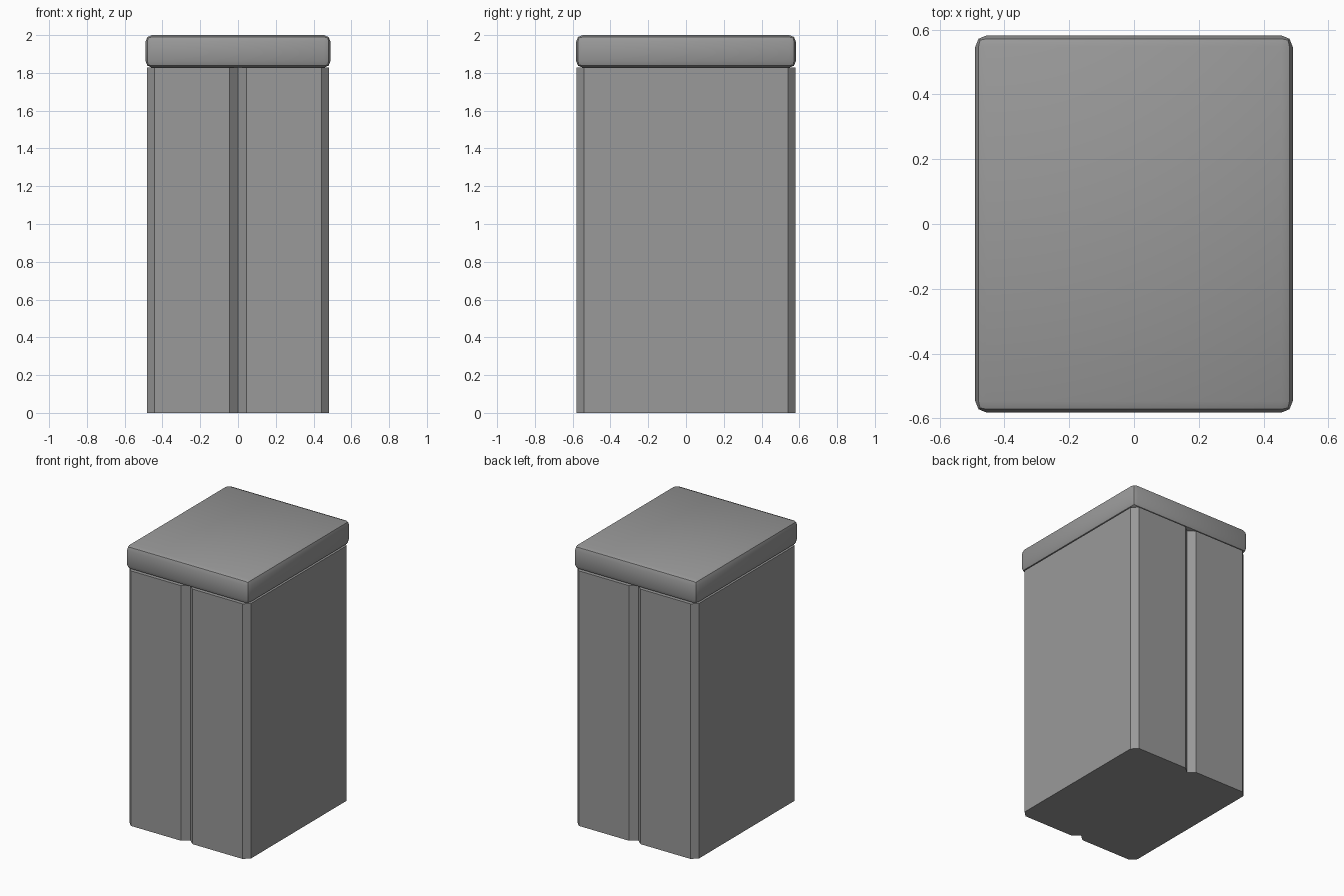
import bpy, bmesh, math

if "Cube" in bpy.data.objects:
    bpy.data.objects.remove(bpy.data.objects["Cube"])

BODY_X, BODY_Y, BODY_H = 0.483, 0.58, 1.828
CHAMFER = 0.04
GROOVE_W, GROOVE_D = 0.045, 0.04

grey = bpy.data.materials.new("dark_grey")
grey.diffuse_color = (0.32, 0.32, 0.32, 1)
grey.use_nodes = True
grey.node_tree.nodes["Principled BSDF"].inputs["Base Color"].default_value = grey.diffuse_color


def make_object(name, bm):
    bmesh.ops.recalc_face_normals(bm, faces=bm.faces)
    mesh = bpy.data.meshes.new(name)
    bm.to_mesh(mesh)
    bm.free()
    mesh.materials.append(grey)
    obj = bpy.data.objects.new(name, mesh)
    bpy.context.collection.objects.link(obj)
    return obj


# Body: chamfered rectangle with a V groove front and back, extruded up.
# The second half of the outline is the first turned by 180 degrees.
half = [
    (BODY_X, -BODY_Y + CHAMFER),
    (BODY_X, BODY_Y - CHAMFER),
    (BODY_X - CHAMFER, BODY_Y),
    (GROOVE_W, BODY_Y),
    (0, BODY_Y - GROOVE_D),
    (-GROOVE_W, BODY_Y),
    (-BODY_X + CHAMFER, BODY_Y),
]
profile = half + [(-x, -y) for x, y in half]
bm = bmesh.new()
base = bm.faces.new([bm.verts.new((x, y, 0)) for x, y in profile])
ext = bmesh.ops.extrude_face_region(bm, geom=[base], use_keep_orig=True)
top = [v for v in ext["geom"] if isinstance(v, bmesh.types.BMVert)]
bmesh.ops.translate(bm, verts=top, vec=(0, 0, BODY_H))
make_object("body", bm)

# Lid: slightly larger slab with two-step rounded edges
bm = bmesh.new()
bmesh.ops.create_cube(bm, size=1)
bmesh.ops.scale(bm, vec=(0.98, 1.164, 0.172), verts=bm.verts)
bmesh.ops.translate(bm, vec=(0, 0, 1.914), verts=bm.verts)
bmesh.ops.bevel(bm, geom=bm.edges[:], offset=0.035, segments=2,
                profile=0.5, affect="EDGES")
lid = make_object("lid", bm)
bpy.context.view_layer.objects.active = lid
lid.select_set(True)
bpy.ops.object.shade_smooth_by_angle(angle=math.radians(30))
